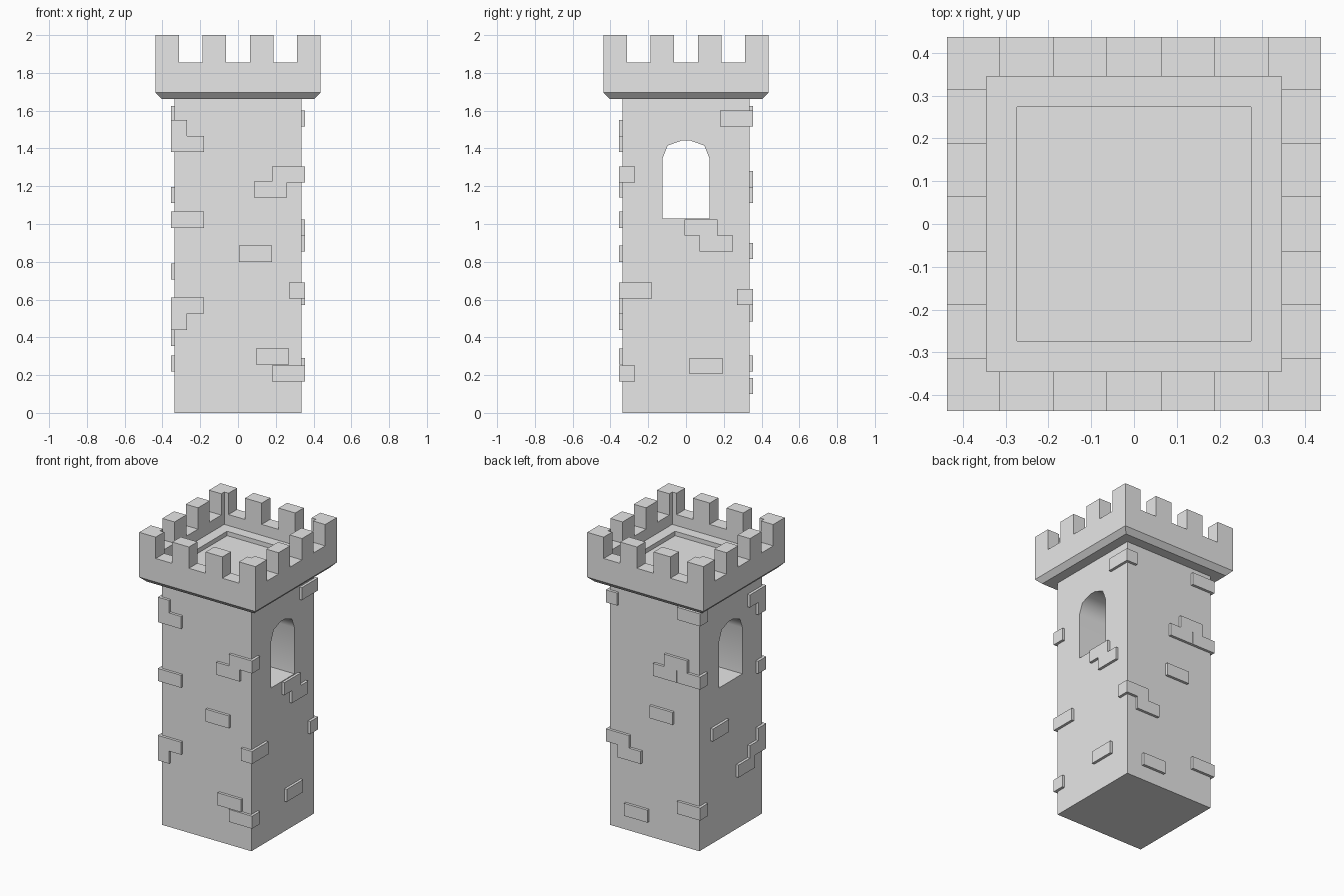
import bpy
import bmesh
from math import radians
from mathutils import Matrix

cube = bpy.data.objects.get("Cube")
if cube:
    bpy.data.objects.remove(cube, do_unlink=True)

stone = bpy.data.materials.new("grey_stone")
stone.use_nodes = True
GREY = (0.8, 0.8, 0.8, 1)
stone.diffuse_color = GREY
stone.node_tree.nodes["Principled BSDF"].inputs["Base Color"].default_value = GREY

WALL = 0.337      # half width of the shaft
FACE = 0.355      # outer plane of the raised bricks
OUTER = 0.437     # half width of the parapet
INNER = 0.345     # inside of the parapet
BRICK_LONG, BRICK_SHORT, BRICK_HIGH = 0.175, 0.085, 0.085


def finish(bm, name):
    bmesh.ops.recalc_face_normals(bm, faces=bm.faces)
    mesh = bpy.data.meshes.new(name)
    bm.to_mesh(mesh)
    bm.free()
    mesh.materials.append(stone)
    obj = bpy.data.objects.new(name, mesh)
    bpy.context.collection.objects.link(obj)
    return obj


def add_prism(bm, outline, low, high, turn=Matrix()):
    """Extrude an xy outline from low to high, then turn it."""
    bottom = bm.faces.new([bm.verts.new((x, y, low)) for x, y in outline])
    top = bmesh.ops.extrude_face_region(bm, geom=[bottom])["geom"]
    new_verts = [g for g in top if isinstance(g, bmesh.types.BMVert)]
    bmesh.ops.translate(bm, verts=new_verts, vec=(0, 0, high - low))
    bmesh.ops.transform(bm, matrix=turn, verts=list(bottom.verts) + new_verts)


def rect(x0, x1, y0, y1):
    return [(x0, y0), (x1, y0), (x1, y1), (x0, y1)]


def quarter(step):
    return Matrix.Rotation(radians(90 * step), 4, "Z")


# Square shaft
bm = bmesh.new()
add_prism(bm, rect(-WALL, WALL, -WALL, WALL), 0, 1.69)
shaft = finish(bm, "tower_shaft")

# Arched window passing through both side walls
half_arch = [(0.125, 1.03), (0.125, 1.345), (0.097, 1.415), (0.022, 1.442)]
arch = half_arch + [(-y, z) for y, z in reversed(half_arch)]
bm = bmesh.new()
to_side = Matrix(((0, 0, 1, 0), (1, 0, 0, 0), (0, 1, 0, 0), (0, 0, 0, 1)))
add_prism(bm, arch, -1, 1, to_side)
cutter = finish(bm, "window_cutter")
cutter.hide_render = True

cut = shaft.modifiers.new("window", "BOOLEAN")
cut.operation = "DIFFERENCE"
cut.solver = "EXACT"
cut.object = cutter
bpy.ops.object.select_all(action="DESELECT")
bpy.context.view_layer.objects.active = shaft
shaft.select_set(True)
bpy.ops.object.modifier_apply(modifier=cut.name)
bpy.data.objects.remove(cutter, do_unlink=True)
bpy.ops.object.shade_smooth_by_angle(angle=radians(55))

# Parapet with flared base, walkway and sunken floor, lofted from square rings
profile = [(0.405, 1.662), (OUTER, 1.695), (OUTER, 1.855), (INNER, 1.855),
           (INNER, 1.78), (0.273, 1.78), (0.273, 1.75)]
bm = bmesh.new()
rings = [[bm.verts.new((x, y, z)) for x, y in rect(-h, h, -h, h)] for h, z in profile]
for a, b in zip(rings, rings[1:]):
    for i in range(4):
        j = (i + 1) % 4
        bm.faces.new((a[i], a[j], b[j], b[i]))
bm.faces.new(rings[0])
bm.faces.new(rings[-1])
finish(bm, "parapet")

# Battlements: an L-shaped corner and two blocks on each side
bm = bmesh.new()
ARM = 0.313
corner = [(-OUTER, -OUTER), (-ARM, -OUTER), (-ARM, -INNER),
          (-INNER, -INNER), (-INNER, -ARM), (-OUTER, -ARM)]
for side in range(4):
    add_prism(bm, corner, 1.855, 2, quarter(side))
    for x in (-0.126, 0.126):
        add_prism(bm, rect(x - 0.063, x + 0.063, -OUTER, -INNER), 1.855, 2, quarter(side))
finish(bm, "battlements")

# Raised bricks on the walls: position along the wall, bottom height
wall_bricks = {
    "front": [(0.172, 1.14), (0.092, 0.8), (0.182, 0.255)],
    "left": [(0.08, 0.94), (0.16, 0.855), (0.105, 0.205)],
    "back": [(0.17, 1.195), (0.088, 1.11), (0.06, 0.815), (-0.18, 0.485), (-0.13, 0.1)],
    "right": [(-0.13, 0.705), (0.145, 0.355)],
}
for step, (side, bricks) in enumerate(wall_bricks.items()):
    bm = bmesh.new()
    for u, z in bricks:
        half = BRICK_LONG / 2
        add_prism(bm, rect(u - half, u + half, -FACE, -WALL + 0.03),
                  z, z + BRICK_HIGH, quarter(step))
    finish(bm, side + "_wall_bricks")

# Bricks wrapping the corners: signs of x and y, long direction, bottom height
corner_bricks = [
    (-1, -1, "y", 1.465), (-1, -1, "x", 1.38), (-1, -1, "x", 0.98),
    (-1, -1, "x", 0.525), (-1, -1, "y", 0.44),
    (1, -1, "x", 1.22), (1, -1, "y", 0.605), (1, -1, "x", 0.165),
    (1, 1, "y", 1.515), (1, 1, "x", 0.57),
    (-1, 1, "x", 1.54), (-1, 1, "x", 1.11), (-1, 1, "x", 0.22),
]
bm = bmesh.new()
for sx, sy, axis, z in corner_bricks:
    wide, deep = BRICK_LONG, BRICK_SHORT
    if axis == "y":
        wide, deep = deep, wide
    add_prism(bm, rect(sx * FACE, sx * (FACE - wide), sy * FACE, sy * (FACE - deep)),
              z, z + BRICK_HIGH)
finish(bm, "corner_bricks")
